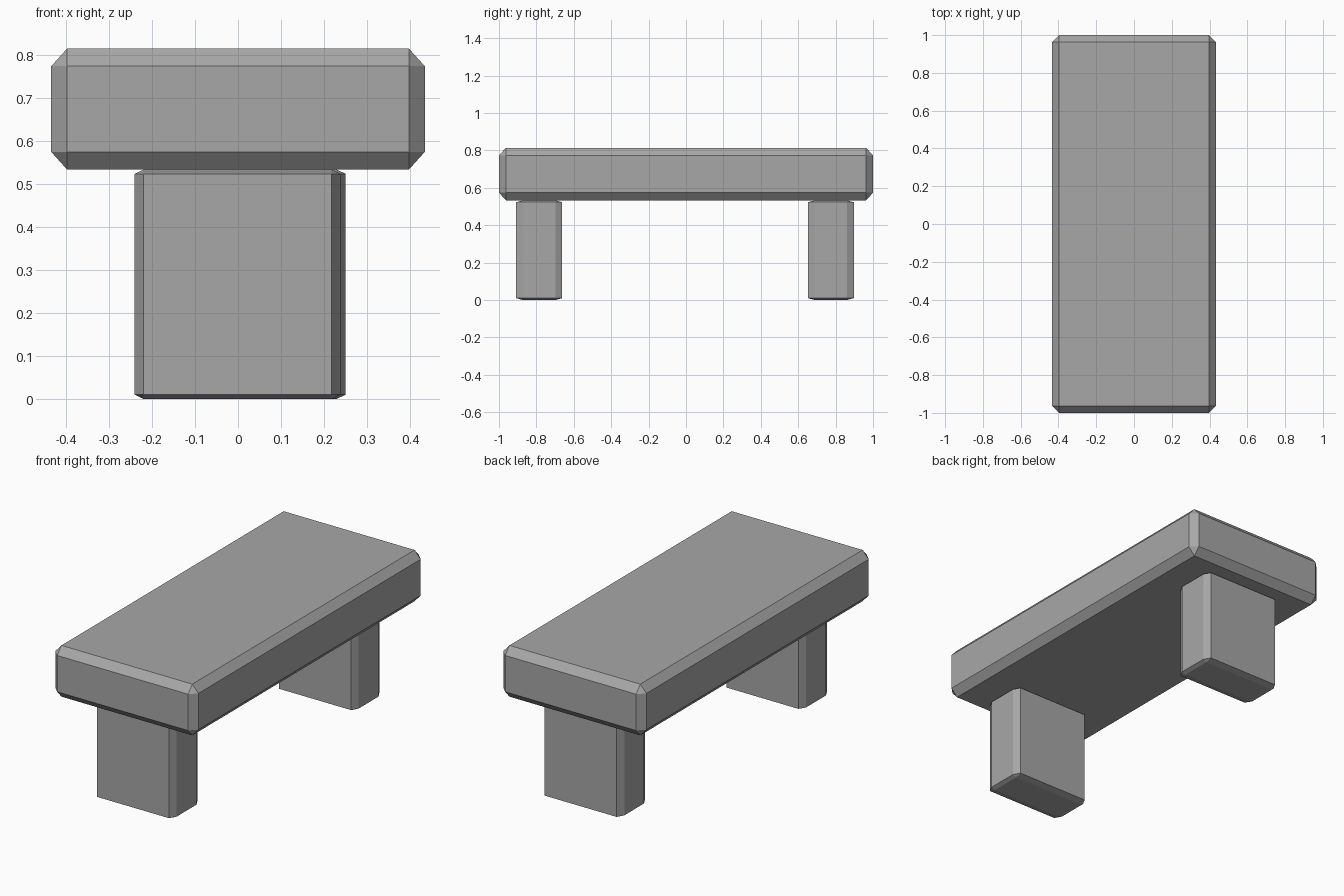
import bpy
import bmesh
from mathutils import Matrix, Vector

default = bpy.data.objects.get("Cube")
if default:
    bpy.data.objects.remove(default, do_unlink=True)

grey = bpy.data.materials.new("plain grey")
grey.use_nodes = True
colour = (0.39, 0.39, 0.39, 1)
grey.diffuse_color = colour
grey.node_tree.nodes["Principled BSDF"].inputs["Base Color"].default_value = colour


def chamfered_box(name, low, high, chamfer):
    """Box between two corners, with its own chamfer width along each axis."""
    low, high = Vector(low), Vector(high)
    size = high - low
    bm = bmesh.new()
    bmesh.ops.create_cube(bm, size=1)
    # Bevel by one unit in a stretched space, then scale to the real size
    bm.transform(Matrix.Diagonal([s / c for s, c in zip(size, chamfer)] + [1]))
    bmesh.ops.bevel(bm, geom=bm.edges[:], offset=1, offset_type='OFFSET',
                    segments=1, profile=0.5, affect='EDGES')
    bm.transform(Matrix.Diagonal(list(chamfer) + [1]))
    mesh = bpy.data.meshes.new(name)
    bm.to_mesh(mesh)
    bm.free()
    mesh.materials.append(grey)
    obj = bpy.data.objects.new(name, mesh)
    obj.location = (low + high) / 2
    bpy.context.collection.objects.link(obj)


# Thick seat slab
chamfered_box("seat", (-0.434, -1, 0.533), (0.434, 1, 0.814), (0.037, 0.037, 0.041))

# Two block legs, slightly offset from one another
leg_chamfer = (0.021, 0.037, 0.01)
chamfered_box("front_leg", (-0.24, -0.908, 0), (0.238, -0.662, 0.533), leg_chamfer)
chamfered_box("back_leg", (-0.228, 0.652, 0), (0.25, 0.897, 0.533), leg_chamfer)
